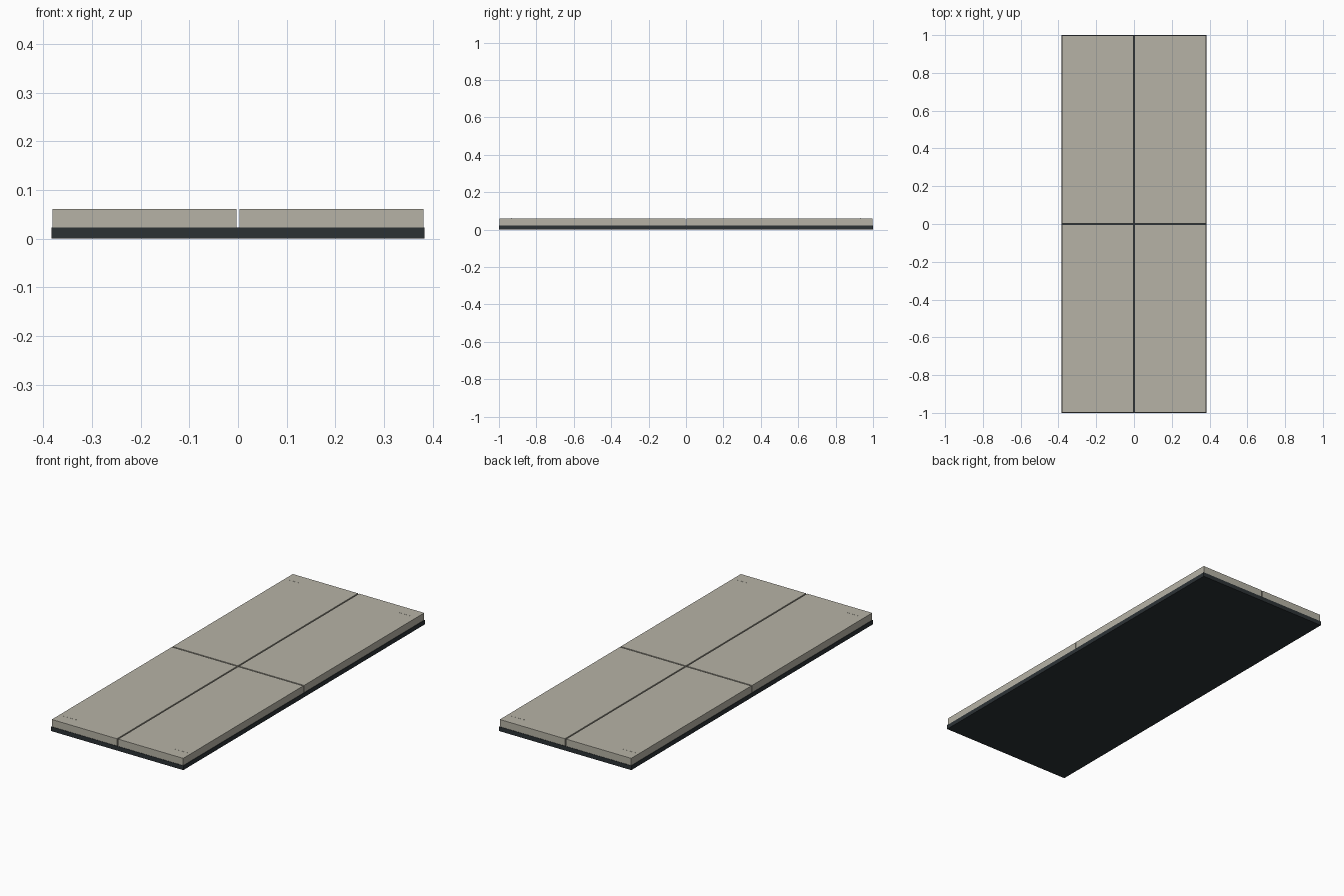
import bpy

if "Cube" in bpy.data.objects:
    bpy.data.objects.remove(bpy.data.objects["Cube"])


def material(name, color):
    m = bpy.data.materials.new(name)
    m.diffuse_color = color
    m.use_nodes = True
    m.node_tree.nodes["Principled BSDF"].inputs["Base Color"].default_value = m.diffuse_color
    return m


def box(name, x, y, z, mat):
    """Box from (min, max) ranges on each axis."""
    ranges = (x, y, z)
    bpy.ops.mesh.primitive_cube_add(size=1, location=[(a + b) / 2 for a, b in ranges])
    ob = bpy.context.object
    ob.name = name
    ob.scale = [abs(b - a) for a, b in ranges]
    bpy.ops.object.transform_apply(location=False, rotation=False, scale=True)
    ob.data.materials.append(mat)
    return ob


rubber = material("dark_base", (0.025, 0.032, 0.036, 1))
stone = material("warm_grey", (0.47, 0.45, 0.38, 1))

# Dark backing board
box("base_board", (-0.383, 0.383), (-1, 1), (0, 0.023), rubber)

# Four panels separated by a cross-shaped gap, each with a thin corner mark
for sx, xn in ((-1, "left"), (1, "right")):
    for sy, yn in ((-1, "front"), (1, "back")):
        box(f"panel_{yn}_{xn}", (sx * 0.0035, sx * 0.381),
            (sy * 0.0035, sy * 0.998), (0.023, 0.0605), stone)
        box(f"corner_mark_{yn}_{xn}", (sx * 0.284, sx * 0.361),
            (sy * 0.932, sy * 0.936), (0.060, 0.061), stone)
